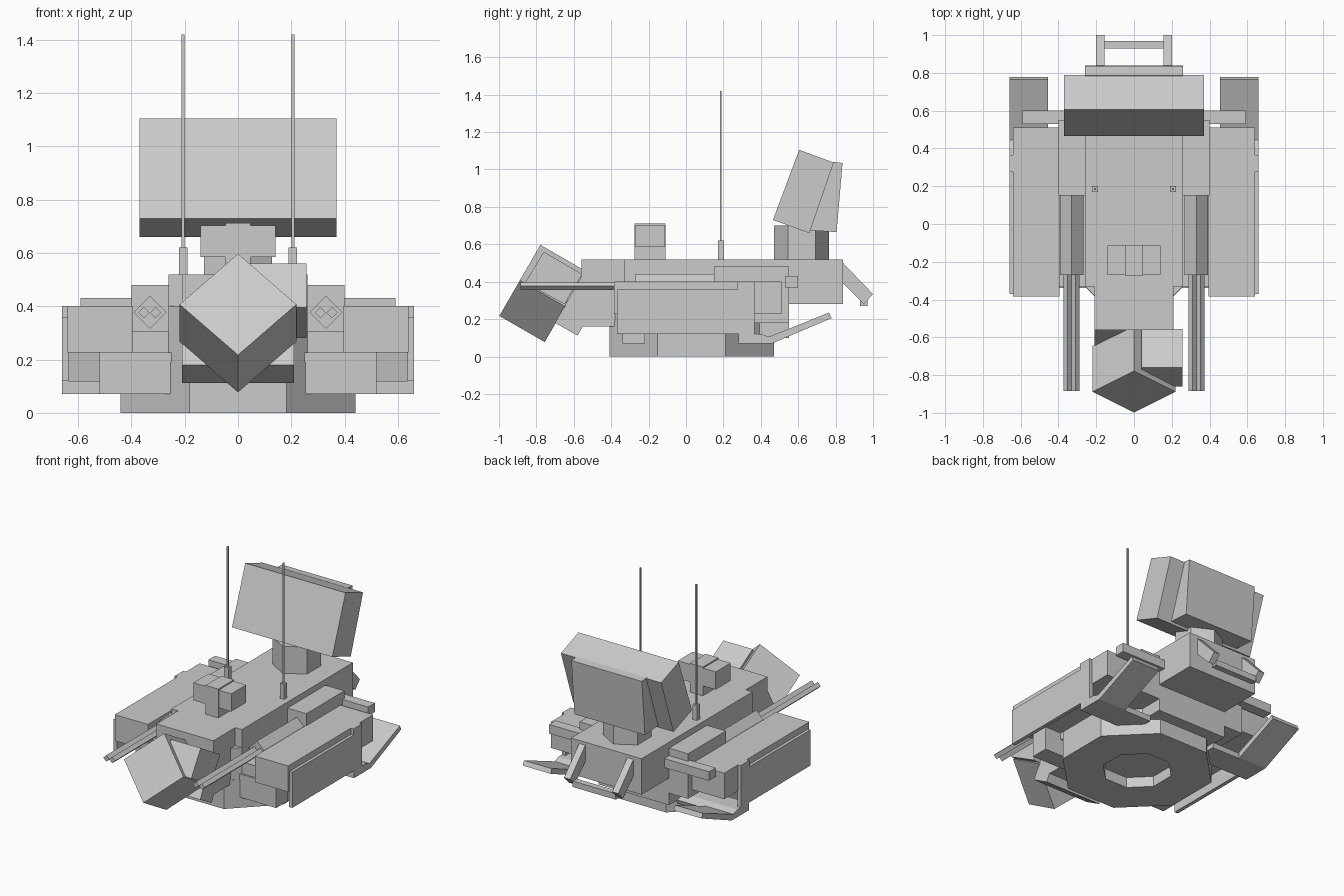
import bpy, bmesh, math
from mathutils import Matrix, Vector

if "Cube" in bpy.data.objects:
    bpy.data.objects.remove(bpy.data.objects["Cube"])


def finish(name, bm):
    bmesh.ops.recalc_face_normals(bm, faces=bm.faces)
    me = bpy.data.meshes.new(name)
    bm.to_mesh(me)
    bm.free()
    ob = bpy.data.objects.new(name, me)
    bpy.context.collection.objects.link(ob)
    return ob


def box(name, x, y, z, rot=Matrix()):
    """Box from (min, max) ranges, optionally rotated about its centre."""
    size = [b - a for a, b in (x, y, z)]
    mid = Vector([(a + b) / 2 for a, b in (x, y, z)])
    bm = bmesh.new()
    bmesh.ops.create_cube(bm, size=1)
    bm.transform(Matrix.Translation(mid) @ rot @ Matrix.Diagonal((*size, 1)))
    return finish(name, bm)


def profile(name, x0, x1, pts):
    """Side profile of (y, z) points extruded from x0 to x1."""
    bm = bmesh.new()
    face = bm.faces.new([bm.verts.new((x0, y, z)) for y, z in pts])
    ext = bmesh.ops.extrude_face_region(bm, geom=[face])["geom"]
    bmesh.ops.translate(bm, vec=(x1 - x0, 0, 0),
                        verts=[v for v in ext if isinstance(v, bmesh.types.BMVert)])
    return finish(name, bm)


def prism(name, sides, apothem, y, z0, z1, turn, hole=None):
    """Upright prism, optionally with a recess in its underside."""
    bm = bmesh.new()
    r = apothem / math.cos(math.pi / sides)
    bmesh.ops.create_cone(bm, cap_ends=True, segments=sides, radius1=r, radius2=r, depth=z1 - z0)
    bm.transform(Matrix.Translation((0, y, (z0 + z1) / 2)) @ Matrix.Rotation(turn, 4, "Z"))
    if hole:
        bm.normal_update()
        bottom = min(bm.faces, key=lambda f: f.calc_center_median().z)
        bmesh.ops.inset_region(bm, faces=[bottom], thickness=apothem - hole[0])
        ext = bmesh.ops.extrude_face_region(bm, geom=[bottom])["geom"]
        bmesh.ops.translate(bm, vec=(0, 0, hole[1]),
                            verts=[v for v in ext if isinstance(v, bmesh.types.BMVert)])
        if bottom.is_valid:
            bmesh.ops.delete(bm, geom=[bottom], context="FACES_ONLY")
    return finish(name, bm)


def both(x):
    """Right and left versions of an x range."""
    return (("right", x), ("left", (-x[1], -x[0])))


# Octagonal turret ring
prism("base_ring", 8, 0.44, 0.03, 0, 0.19, math.pi / 8, hole=(0.18, 0.07))

# Central hull with overhanging rear, and narrower nose
profile("hull", -0.26, 0.26, [(-0.33, 0.52), (0.84, 0.52), (0.84, 0.28), (0.55, 0.28),
                              (0.55, 0.10), (0.36, 0.10), (0.36, 0.16), (-0.33, 0.16)])
box("nose", (-0.21, 0.21), (-0.56, -0.32), (0.16, 0.52))
box("hull_shelf", (-0.40, 0.40), (-0.33, 0.55), (0.18, 0.305))
box("front_strut", (-0.52, 0.52), (-0.34, -0.22), (0.07, 0.226))
box("rear_crossbar", (-0.59, 0.59), (0.53, 0.60), (0.37, 0.43))

# Tilted sensor head on the nose
tilt = Matrix.Rotation(math.radians(-30), 4, "X")
box("sensor_head", (-0.155, 0.155), (-0.907, -0.627), (0.182, 0.492),
    tilt @ Matrix.Rotation(math.pi / 4, 4, "Y"))
profile("sensor_side_pod", 0.04, 0.257, [(-0.76, 0.56), (-0.555, 0.44), (-0.65, 0.28), (-0.86, 0.395)])
profile("head_neck", -0.21, 0.21, [(-0.70, 0.18), (-0.58, 0.112), (-0.40, 0.42), (-0.53, 0.48)])

# Roof sight
box("roof_sight_centre", (-0.047, 0.047), (-0.275, -0.11), (0.50, 0.712))
for side, x in both((0.04, 0.14)):
    box(f"roof_sight_{side}", x, (-0.27, -0.113), (0.585, 0.703))

# Launcher on a hexagonal pedestal
prism("launcher_pedestal", 6, 0.127, 0.618, 0.50, 0.70, 0)
profile("launcher_box", -0.37, 0.37, [(0.605, 1.105), (0.79, 1.037), (0.66, 0.66), (0.465, 0.73)])
profile("launcher_back", -0.26, 0.26, [(0.785, 1.04), (0.837, 1.035), (0.805, 0.665), (0.655, 0.675)])

diamond = Matrix.Rotation(math.pi / 4, 4, "Y")
for s, side in ((1, "right"), (-1, "left")):
    # Gun housing and twin barrels, turned on edge
    def turned(name, x, z, half, y):
        h = half / math.sqrt(2)
        box(f"{name}_{side}", (s * x - h, s * x + h), y, (z - h, z + h), diamond)
    turned("gun_housing", 0.33, 0.378, 0.062, (-0.27, 0.17))
    turned("inner_barrel", 0.309, 0.376, 0.021, (-0.885, -0.25))
    turned("outer_barrel", 0.353, 0.376, 0.021, (-0.885, -0.25))

    # Whip antenna
    ax = s * 0.206
    box(f"antenna_base_{side}", (ax - 0.016, ax + 0.016), (0.17, 0.202), (0.51, 0.62))
    box(f"antenna_{side}", (ax - 0.005, ax + 0.005), (0.181, 0.191), (0.6, 1.42))

    # Chamfer between nose and hull
    bm = bmesh.new()
    rim = [(0.20, -0.32), (0.26, -0.33), (0.21, -0.38)]
    low, high = ([bm.verts.new((s * x, y, z)) for x, y in rim] for z in (0.16, 0.40))
    bm.faces.new(low)
    bm.faces.new(high)
    for i in range(3):
        j = (i + 1) % 3
        bm.faces.new((low[i], low[j], high[j], high[i]))
    finish(f"nose_chamfer_{side}", bm)

    # Shoulder block, side sponson and outer armour plate
    profile(f"shoulder_{side}", s * 0.25, s * 0.40,
            [(0.15, 0.23), (0.55, 0.23), (0.55, 0.48), (0.15, 0.48)])
    profile(f"sponson_{side}", s * 0.395, s * 0.64,
            [(-0.385, 0.226), (0.51, 0.226), (0.51, 0.40), (-0.385, 0.40)])
    profile(f"armour_plate_{side}", s * 0.635, s * 0.66,
            [(-0.37, 0.12), (0.365, 0.12), (0.365, 0.40), (0.275, 0.40), (0.275, 0.358), (-0.37, 0.358)])

    # Rear skirt with upswept flap
    profile(f"rear_skirt_{side}", s * 0.25, s * 0.66,
            [(0.28, 0.07), (0.45, 0.07), (0.46, 0.10), (0.40, 0.12), (0.28, 0.12)])
    profile(f"rear_flap_{side}", s * 0.455, s * 0.66,
            [(0.43, 0.07), (0.46, 0.07), (0.778, 0.205), (0.765, 0.235), (0.43, 0.10)])

    # Sloping rear arm
    profile(f"rear_arm_{side}", s * 0.155, s * 0.20,
            [(0.83, 0.51), (1.0, 0.333), (0.95, 0.28), (0.83, 0.40)])

# Bar joining the rear arms
box("rear_arm_bar", (-0.16, 0.16), (0.93, 0.97), (0.27, 0.31))
